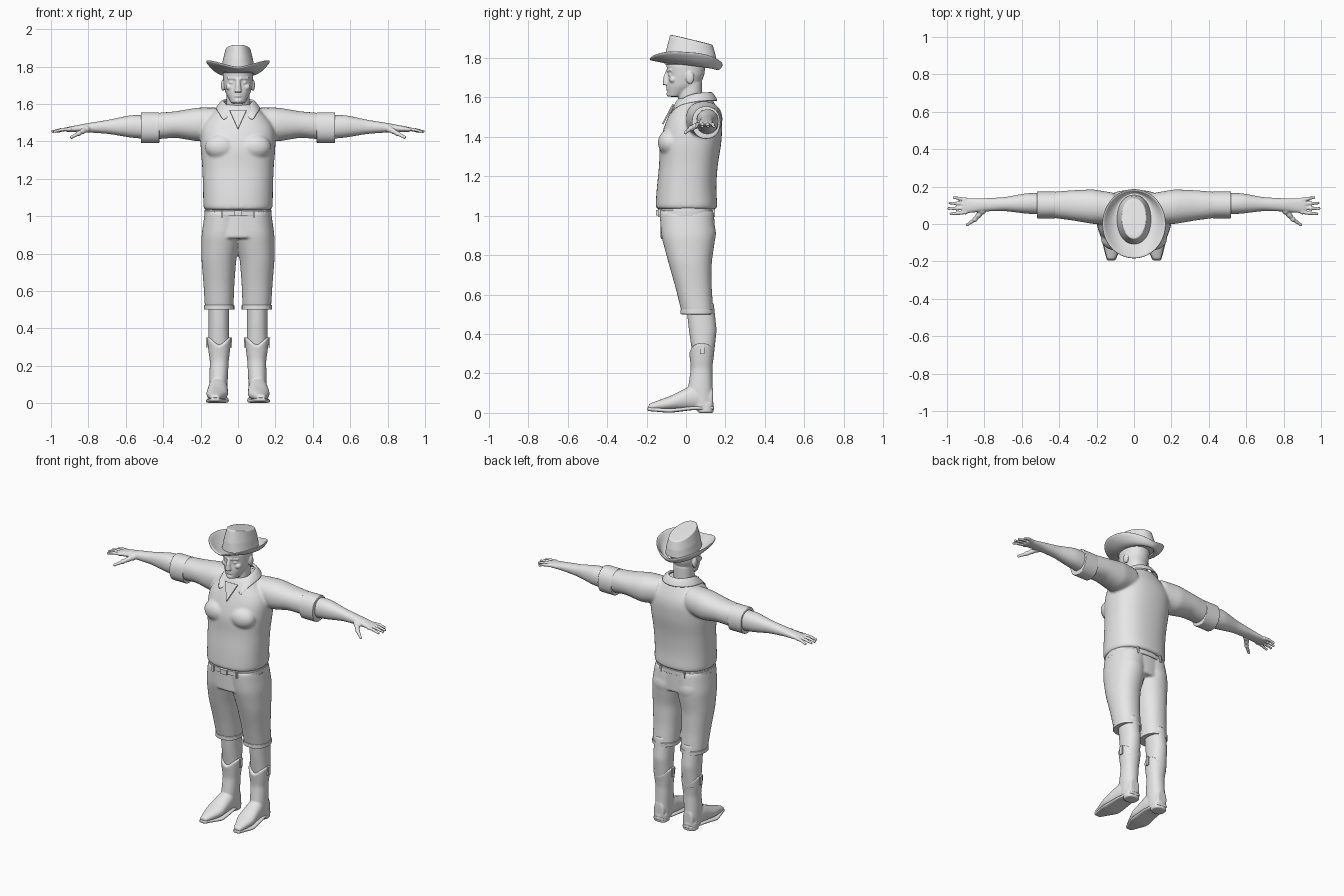
import bpy, bmesh, math
from mathutils import Vector, Matrix

default = bpy.data.objects.get("Cube")
if default:
    bpy.data.objects.remove(default, do_unlink=True)

grey = bpy.data.materials.new("light grey")
grey.use_nodes = True
grey.diffuse_color = (0.8, 0.8, 0.8, 1)
grey.node_tree.nodes["Principled BSDF"].inputs["Base Color"].default_value = grey.diffuse_color

SIDES = 20
STEPS = 12
BOTH = (1, -1)


def along(values, u):
    """Value at fraction u of an evenly spaced list, or a constant."""
    if not isinstance(values, tuple):
        return values
    place = u * (len(values) - 1)
    i = min(int(place), len(values) - 2)
    return values[i] + (values[i + 1] - values[i]) * (place - i)


def loft(bm, axis, start, end, side=1, power=2.2, lip=0.9, **bounds):
    """Closed skin along an axis between bounds, with softly rounded ends."""
    pairs = (("inner", "outer"), ("front", "back"), ("bottom", "top"))
    across = [k for k in range(3) if k != "xyz".index(axis)]
    edge = 0.15 / STEPS
    fractions = [0, edge] + [i / STEPS for i in range(1, STEPS)] + [1 - edge, 1]
    loops = []
    for u in fractions:
        swell = 1.016 * (lip if u in (0, 1) else 1)
        centre, radius = Vector(), Vector()
        centre["xyz".index(axis)] = start + (end - start) * u
        for k in across:
            low, high = pairs[k]
            hi = along(bounds[high], u)
            lo = along(bounds[low], u) if low in bounds else -hi
            centre[k], radius[k] = (lo + hi) / 2, (hi - lo) / 2 * swell
        loop = []
        for i in range(SIDES):
            angle = math.tau * i / SIDES
            co = centre.copy()
            for k, wave in zip(across, (math.cos(angle), math.sin(angle))):
                co[k] += radius[k] * math.copysign(abs(wave) ** (2 / power), wave)
            co.x *= side
            loop.append(bm.verts.new(co))
        loops.append(loop)
    for low, high in zip(loops, loops[1:]):
        for i in range(SIDES):
            j = (i + 1) % SIDES
            bm.faces.new((low[i], low[j], high[j], high[i]))
    bm.faces.new(loops[0])
    return bm.faces.new(loops[-1])


def placed(centre, size):
    return Matrix.Translation(centre) @ Matrix.Diagonal((*size, 1))


def ball(bm, centre, size):
    bmesh.ops.create_uvsphere(bm, u_segments=16, v_segments=10, radius=1, matrix=placed(centre, size))


def box(bm, centre, size):
    bmesh.ops.create_cube(bm, size=1, matrix=placed(centre, size))


def limb(bm, a, b, thick, thin):
    """Tapered rod with round ends."""
    a, b = Vector(a), Vector(b)
    turn = (b - a).to_track_quat('Z', 'Y').to_matrix().to_4x4()
    bmesh.ops.create_cone(bm, cap_ends=True, segments=12, radius1=thick, radius2=thin,
                          depth=(b - a).length, matrix=Matrix.Translation((a + b) / 2) @ turn)
    ball(bm, a, (thick, thick, thick))
    ball(bm, b, (thin, thin, thin))


def strips(bm, rows):
    """Faces between neighbouring rows of points."""
    rows = [[bm.verts.new(co) for co in row] for row in rows]
    for r, q in zip(rows, rows[1:]):
        for j in range(len(r) - 1):
            bm.faces.new((r[j], q[j], q[j + 1], r[j + 1]))


def finish(bm, name, subdiv=2, voxel=0, thick=0):
    """Turn the mesh into an object; voxel fuses its pieces into one skin."""
    bmesh.ops.remove_doubles(bm, verts=bm.verts, dist=0.00001)
    bmesh.ops.recalc_face_normals(bm, faces=bm.faces)
    mesh = bpy.data.meshes.new(name)
    bm.to_mesh(mesh)
    bm.free()
    mesh.polygons.foreach_set("use_smooth", [subdiv > 0] * len(mesh.polygons))
    mesh.materials.append(grey)
    ob = bpy.data.objects.new(name, mesh)
    bpy.context.collection.objects.link(ob)
    if thick:
        solid = ob.modifiers.new("thickness", 'SOLIDIFY')
        solid.thickness, solid.offset = thick, 0
    if subdiv:
        sub = ob.modifiers.new("subdivision", 'SUBSURF')
        sub.levels = sub.render_levels = subdiv
    if voxel:
        fuse = ob.modifiers.new("fuse", 'REMESH')
        fuse.mode, fuse.voxel_size, fuse.use_smooth_shade = 'VOXEL', voxel, True
        soften = ob.modifiers.new("soften", 'SMOOTH')
        soften.factor, soften.iterations = 0.5, 4


# Shirt: torso, chest and sleeves
bm = bmesh.new()
loft(bm, "z", 1.03, 1.6, power=2.4, outer=(.185, .186, .19, .2, .2, .085),
     front=(-.155, -.148, -.135, -.135, -.1, -.04), back=(.16, .152, .16, .18, .185, .13))
for s in BOTH:
    ball(bm, (s * .09, -.08, 1.37), (.09, .065, .07))
    loft(bm, "x", .1, .45, s, front=(0, 0, .02, .035), back=(.165, .185, .18, .17),
         bottom=(1.42, 1.4, 1.42, 1.41), top=(1.58, 1.58, 1.56, 1.55))
finish(bm, "shirt", voxel=.008)

# Rolled sleeve cuffs
bm = bmesh.new()
for s in BOTH:
    loft(bm, "x", .42, .52, s, front=.03, back=.174, bottom=1.39, top=1.555)
finish(bm, "sleeve_cuffs")

# Collar: folded band ending in two front points
bm = bmesh.new()
rows = []
for i in range(-12, 13):
    t = i / 12
    upper, lower = t * math.radians(158), t * math.radians(140)
    reach = .12 if abs(t) < .6 else .18
    rows.append([(.075 * math.sin(upper), .04 + .085 * math.cos(upper), 1.61 - .06 * t ** 4),
                 (.08 * math.sin(upper), .04 + .09 * math.cos(upper), 1.635 - .08 * t ** 4),
                 (.12 * math.sin(lower), .04 + reach * math.cos(lower), 1.58 - .08 * t ** 6)])
strips(bm, rows)
finish(bm, "collar", thick=.009)

# Open neck wedge below the collar
bm = bmesh.new()
bm.faces.new([bm.verts.new(c) for c in ((-.045, -.065, 1.565), (.045, -.065, 1.565), (0, -.118, 1.465))])
finish(bm, "neck_opening", 0, thick=.008)

# Head with neck, nose, lips, chin, ears, eyes, brows and cheeks
bm = bmesh.new()
loft(bm, "z", 1.603, 1.82, outer=(.035, .066, .078, .081, .06),
     front=(-.092, -.096, -.09, -.1, -.08), back=(-.02, .07, .092, .1, .08))
loft(bm, "z", 1.5, 1.68, outer=.062, front=-.04, back=.082)
loft(bm, "z", 1.663, 1.74, outer=(.02, .014, .01), front=(-.118, -.115, -.1), back=-.08)
for z in (1.652, 1.641):
    ball(bm, (0, -.088, z), (.024, .014, .006))
ball(bm, (0, -.086, 1.617), (.022, .014, .014))
for s in BOTH:
    ball(bm, (s * .08, .02, 1.7), (.011, .022, .032))
    ball(bm, (s * .033, -.076, 1.714), (.016, .014, .01))
    ball(bm, (s * .045, -.066, 1.69), (.022, .02, .018))
    limb(bm, (s * .016, -.092, 1.737), (s * .052, -.078, 1.737), .008, .006)
finish(bm, "head", voxel=.004)

# Hat crown, sloping back and narrowing forward, with a sunken top
bm = bmesh.new()
lid = loft(bm, "z", 1.765, 1.918, outer=(.092, .082, .066), front=(-.11, -.1, -.08), back=(.155, .15, .135))
bmesh.ops.inset_individual(bm, faces=[lid], thickness=.025, depth=-.02)
for v in bm.verts:
    rise = (v.co.z - 1.765) / .15
    v.co.z -= max(0, v.co.y + .07) * .24 * rise
    v.co.x *= 1 + 2 * min(0, v.co.y) * rise
finish(bm, "hat_crown")

# Hat brim, curled up at the sides and dipped behind
bm = bmesh.new()
rows = []
for i in range(41):
    c, s = math.cos(math.tau * i / 40), math.sin(math.tau * i / 40)
    rows.append([])
    for k in range(6):
        u = k / 5
        y = .022 * (1 - u) + (.125 + .06 * u) * s
        curl = .062 * u * u * abs(c) ** 1.3
        dip = max(0, s) * u * (.07 * u - .055) + .012 * u * max(0, -s)
        rows[-1].append(((.08 + .09 * u) * c, y, 1.768 + curl + dip - y * (.1 - .03 * u)))
strips(bm, rows)
finish(bm, "hat_brim", thick=.012)

# Forearms, hands, fingers and thumbs
bm = bmesh.new()
for s in BOTH:
    loft(bm, "x", .46, .92, s, front=(.05, .055, .07, .067, .055), back=(.165, .165, .143, .137, .137),
         bottom=(1.41, 1.42, 1.44, 1.448, 1.45), top=(1.54, 1.54, 1.515, 1.497, 1.475))
    for k, tip in enumerate((.978, .99, .984, .962)):
        root = Vector((s * .9, .062 + .023 * k, 1.465))
        end = Vector((s * tip, .054 + .029 * k, 1.453))
        middle = (root + end) / 2 + Vector((0, 0, .004))
        limb(bm, root, middle, .012, .011)
        limb(bm, middle, end, .011, .009)
    knuckle = (s * .85, .025, 1.443)
    limb(bm, (s * .81, .07, 1.465), knuckle, .02, .015)
    limb(bm, knuckle, (s * .89, -.003, 1.422), .014, .01)
finish(bm, "forearms_and_hands", 1, .0045)

# Knee-length trousers
bm = bmesh.new()
loft(bm, "z", .88, 1.05, outer=.178, front=-.13, back=.143)
for s in BOTH:
    loft(bm, "z", .5, 1.03, s, inner=(.025, .02, .01, -.02, -.03), outer=(.176, .184, .195, .195, .176),
         front=(-.02, -.052, -.09, -.125, -.135), back=(.14, .13, .13, .15, .14))
    ball(bm, (s * .088, .08, .91), (.085, .075, .09))
finish(bm, "trousers", voxel=.007)

# Trouser hems
bm = bmesh.new()
for s in BOTH:
    loft(bm, "z", .5, .525, s, inner=.02, outer=.181, front=-.028, back=.144)
finish(bm, "trouser_hems", 1)

# Belt with buckle and loops
bm = bmesh.new()
loft(bm, "z", 1, 1.03, power=2.4, outer=.18, front=-.142, back=.147)
finish(bm, "belt", 1)
bm = bmesh.new()
box(bm, (0, -.146, 1.015), (.045, .012, .03))
for s in BOTH:
    for y in (-.133, .136):
        box(bm, (s * .085, y, 1.014), (.012, .02, .04))
finish(bm, "buckle_and_belt_loops", 0)

# Bare knees and shins
bm = bmesh.new()
for s in BOTH:
    loft(bm, "z", .28, .56, s, inner=.047, outer=.157, front=(.035, .015, 0), back=(.14, .155, .14))
finish(bm, "shins", 1)

# Boots: shaft with scalloped top, foot and heel
bm = bmesh.new()
for s in BOTH:
    loft(bm, "z", .02, .33, s, inner=(.06, .055, .05, .035), outer=(.15, .153, .15, .167),
         front=(.03, .01, .025, .015), back=(.135, .135, .133, .145))
for v in bm.verts:
    sideways = min(1, abs(abs(v.co.x) - .1) / .065)
    v.co.z += (sideways - .5) * max(0, v.co.z - .27)
for s in BOTH:
    loft(bm, "y", -.19, .138, s, inner=(.1, .053, .055, .07), outer=(.145, .17, .157, .14),
         bottom=.014, top=(.045, .085, .14, .13))
    loft(bm, "z", 0, .05, s, power=2.6, inner=.06, outer=.15, front=.06, back=.14)
finish(bm, "boots", voxel=.005)

# Boot soles
bm = bmesh.new()
for s in BOTH:
    loft(bm, "y", -.195, .142, s, power=3.5, inner=(.1, .049, .052, .07), outer=(.145, .174, .16, .14),
         bottom=(.01, 0, .014, .016), top=(.03, .021, .033, .035))
finish(bm, "boot_soles", 1)

# Boot pull straps
bm = bmesh.new()
for s in BOTH:
    for x in (.036, .166):
        box(bm, (s * x, .082, .325), (.008, .022, .055))
finish(bm, "pull_straps", 0)
